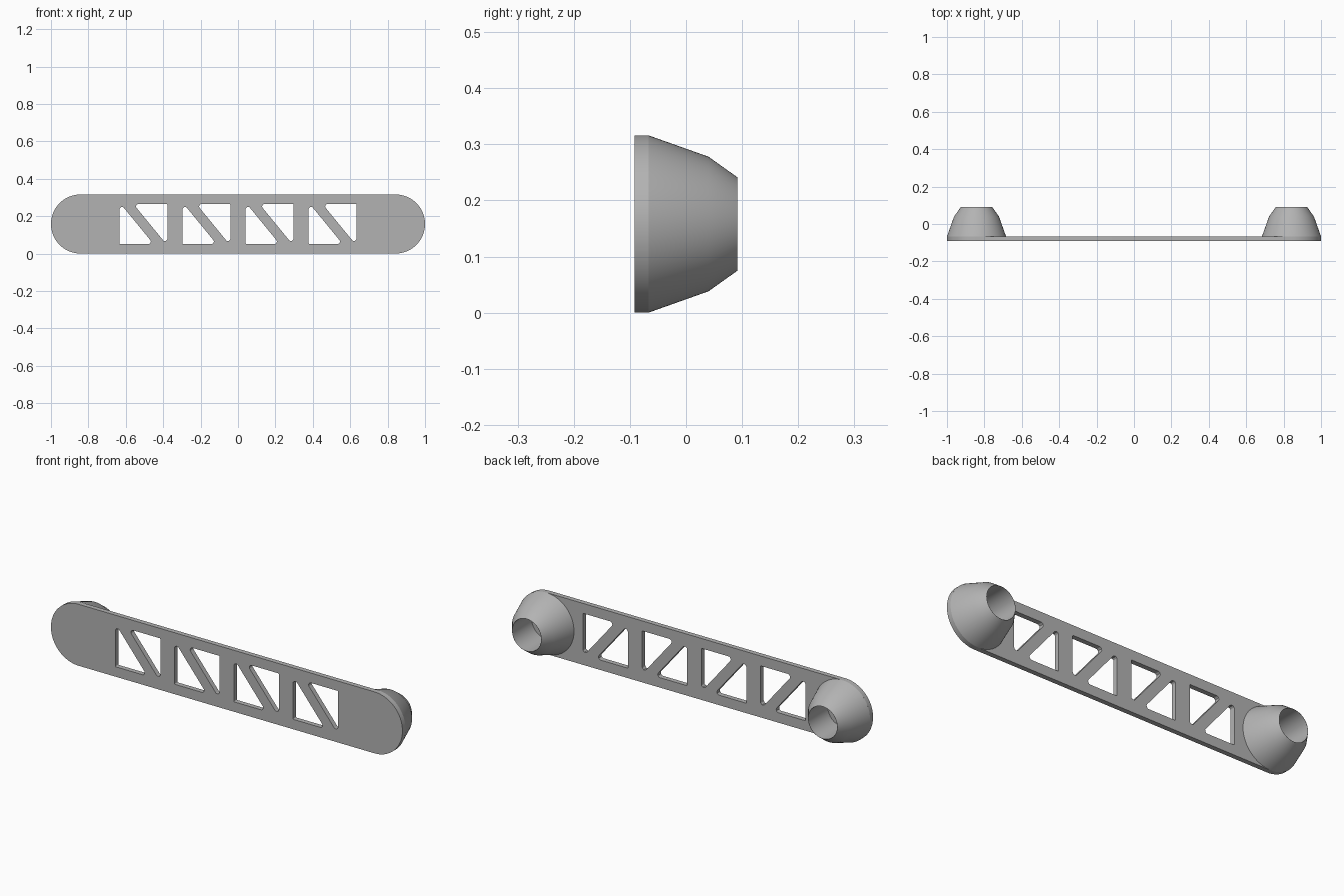
import bpy
import bmesh
from math import pi, sin, cos
from mathutils import Vector, Matrix

if "Cube" in bpy.data.objects:
    bpy.data.objects.remove(bpy.data.objects["Cube"])

RADIUS = 0.158       # end cap radius and half height
END_X = 1 - RADIUS   # centre of each end
FRONT, BACK, RIM = -0.092, -0.067, 0.092

grey = bpy.data.materials.new("grey")
grey.use_nodes = True
grey.diffuse_color = (0.45, 0.45, 0.45, 1)
grey.node_tree.nodes["Principled BSDF"].inputs["Base Color"].default_value = grey.diffuse_color


def finish(obj, angle):
    obj.data.materials.clear()
    obj.data.materials.append(grey)
    bpy.ops.object.select_all(action="DESELECT")
    obj.select_set(True)
    bpy.context.view_layer.objects.active = obj
    bpy.ops.object.shade_smooth_by_angle(angle=angle)


def rounded(corners, radii, steps=6):
    """Outline of a polygon with each corner replaced by an arc."""
    points = []
    for i, (corner, radius) in enumerate(zip(corners, radii)):
        a = (corners[i - 1] - corner).normalized()
        b = (corners[(i + 1) % len(corners)] - corner).normalized()
        half = a.angle(b) / 2
        centre = corner + (a + b).normalized() * radius / sin(half)
        start = corner + a * radius / math_tan(half) - centre
        end = corner + b * radius / math_tan(half) - centre
        for k in range(steps + 1):
            mix = start.lerp(end, k / steps) if k not in (0, steps) else (start if k == 0 else end)
            points.append(centre + mix.normalized() * radius)
    return points


def math_tan(angle):
    return sin(angle) / cos(angle)


def add_outline(curve, points):
    spline = curve.splines.new("POLY")
    spline.points.add(len(points) - 1)
    for target, p in zip(spline.points, points):
        target.co = (p[0], p[1], 0, 1)
    spline.use_cyclic_u = True


# Flat bar: stadium outline with paired triangular windows
curve = bpy.data.curves.new("bar_outline", "CURVE")
curve.dimensions = "2D"
curve.fill_mode = "BOTH"
curve.extrude = (BACK - FRONT) / 2
outline = []
for side in (1, -1):
    for k in range(33):
        t = -pi / 2 + pi * k / 32
        outline.append((side * (END_X + RADIUS * cos(t)), side * RADIUS * sin(t)))
add_outline(curve, outline)
for n in range(4):
    centre = Vector(((n - 1.5) * 0.337, 0))
    for side in (1, -1):
        corner = Vector((-0.128, -0.107))
        triangle = [corner, corner + Vector((0.182, 0)), corner + Vector((0, 0.222))]
        add_outline(curve, rounded([centre + side * p for p in triangle], (0.004, 0.013, 0.013)))

bar = bpy.data.objects.new("truss_bar", curve)
bpy.context.collection.objects.link(bar)
bpy.ops.object.select_all(action="DESELECT")
bar.select_set(True)
bpy.context.view_layer.objects.active = bar
bpy.ops.object.convert(target="MESH")
bar = bpy.context.object
bar.name = "truss_bar"
bm = bmesh.new()
bm.from_mesh(bar.data)
bmesh.ops.remove_doubles(bm, verts=bm.verts, dist=0.0001)
bmesh.ops.transform(bm, verts=bm.verts, matrix=Matrix.Translation((0, (FRONT + BACK) / 2, RADIUS)) @ Matrix.Rotation(pi / 2, 4, "X"))
bmesh.ops.recalc_face_normals(bm, faces=bm.faces)
bm.to_mesh(bar.data)
bm.free()
finish(bar, 0.5)


# Hollow tapered socket at each end: outer wall, thin rim, straight bore
def socket(name, x):
    profile = [(RADIUS, BACK), (0.12, 0.04), (0.083, RIM), (0.0825, RIM), (0.0825, BACK)]
    count = 72
    bm = bmesh.new()
    rings = []
    for radius, y in profile:
        rings.append([bm.verts.new((x + radius * cos(2 * pi * k / count), y,
                                    RADIUS + radius * sin(2 * pi * k / count))) for k in range(count)])
    for i, ring in enumerate(rings):
        other = rings[(i + 1) % len(rings)]
        for k in range(count):
            j = (k + 1) % count
            bm.faces.new((ring[k], ring[j], other[j], other[k]))
    bmesh.ops.recalc_face_normals(bm, faces=bm.faces)
    mesh = bpy.data.meshes.new(name)
    bm.to_mesh(mesh)
    bm.free()
    obj = bpy.data.objects.new(name, mesh)
    bpy.context.collection.objects.link(obj)
    finish(obj, 0.5)


socket("left_socket", END_X)
socket("right_socket", -END_X)
